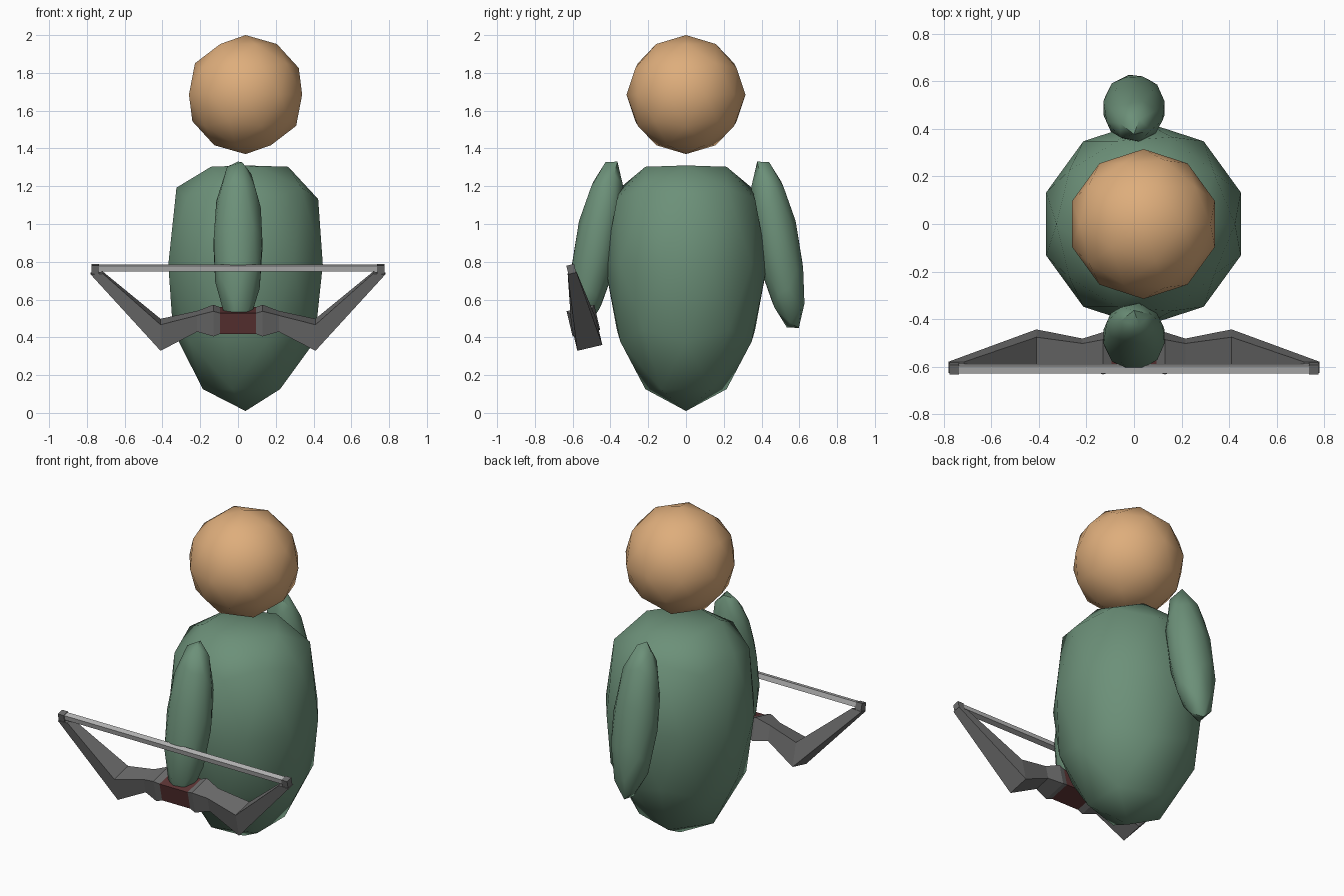
import bpy, bmesh, math
from mathutils import Matrix, Vector

if "Cube" in bpy.data.objects:
    bpy.data.objects.remove(bpy.data.objects["Cube"])


def material(name, rgb):
    m = bpy.data.materials.new(name)
    m.diffuse_color = (*rgb, 1)
    m.use_nodes = True
    m.node_tree.nodes["Principled BSDF"].inputs["Base Color"].default_value = m.diffuse_color
    return m


GREEN = material("cloth green", (0.15, 0.28, 0.19))
SKIN = material("skin tan", (0.73, 0.42, 0.20))
GREY = material("limb grey", (0.15, 0.15, 0.15))
BROWN = material("grip brown", (0.11, 0.035, 0.035))
SILVER = material("string silver", (0.48, 0.48, 0.48))


def finish(bm, name, mats, smooth=False):
    bmesh.ops.recalc_face_normals(bm, faces=bm.faces)
    me = bpy.data.meshes.new(name)
    bm.to_mesh(me)
    bm.free()
    ob = bpy.data.objects.new(name, me)
    bpy.context.collection.objects.link(ob)
    for m in mats:
        me.materials.append(m)
    if smooth:
        bpy.ops.object.select_all(action='DESELECT')
        ob.select_set(True)
        bpy.context.view_layer.objects.active = ob
        bpy.ops.object.shade_smooth_by_angle(angle=math.radians(40))
    return ob


def ball(name, mat, shape):
    """Faceted sphere of radius 1, each point moved by the shape function."""
    bm = bmesh.new()
    bmesh.ops.create_icosphere(bm, subdivisions=2, radius=1)
    for v in bm.verts:
        v.co = shape(v.co.copy())
    return finish(bm, name, [mat], True)


# Head
ball("head", SKIN, lambda p: Vector((0.04, 0, 1.685)) + p * 0.315)


# Body: tall egg with a flattened top
def body_shape(p):
    z = 0.785 + 0.775 * p.z
    if p.z > 0.8:
        z = 1.31 if p.z > 0.95 else 1.303
    return Vector((0.04 + 0.43 * p.x, 0.43 * p.y, z))


ball("body", GREEN, body_shape)

# Arms: long leaning ellipsoids on both sides
TURN = Matrix.Rotation(math.radians(16), 3, 'X')


def arm_shape(side, offset):
    def shape(p):
        q = TURN @ p
        y = offset + 0.12 * q.y - 0.08 * q.z
        return Vector((0.135 * q.x, side * y, 0.89 + 0.458 * q.z))
    return shape


ball("back_arm", GREEN, arm_shape(1, 0.487))
ball("front_arm", GREEN, arm_shape(-1, 0.473))

# Bow: tilted frame, u runs up the bow and w towards the back
UP = Vector((0, -0.23, 0.973))
BACK = Vector((0, 0.973, 0.23))
ORIGIN = Vector((0, -0.605, 0.75))


def bow_point(x, u, w):
    return ORIGIN + Vector((x, 0, 0)) + UP * u + BACK * w


def loft(name, sections, mats, middle=None):
    """Join cross-sections (x low, x high, u low, u high, half depth)."""
    bm = bmesh.new()
    rings = []
    for xl, xh, ul, uh, w in sections:
        corners = [(xl, ul, -w), (xl, ul, w), (xh, uh, w), (xh, uh, -w)]
        rings.append([bm.verts.new(bow_point(*c)) for c in corners])
    for a, b in zip(rings, rings[1:]):
        for i in range(4):
            j = (i + 1) % 4
            f = bm.faces.new((a[i], a[j], b[j], b[i]))
            if middle and abs(f.calc_center_median().x) < middle:
                f.material_index = 1
    bm.faces.new(rings[0])
    bm.faces.new(rings[-1])
    return finish(bm, name, mats)


# Bow limbs with a brown grip in the middle
half = [
    (0.095, 0.095, -0.325, -0.212, 0.068),
    (0.13, 0.13, -0.337, -0.200, 0.075),
    (0.216, 0.216, -0.317, -0.228, 0.052),
    (0.41, 0.41, -0.417, -0.275, 0.068),
    (0.78, 0.715, -0.012, -0.008, 0.024),
]
left = [(-a, -b, c, d, e) for a, b, c, d, e in reversed(half)]
loft("bow", left + half, [GREY, BROWN], middle=0.05)

# String and its end blocks
loft("bow_string", [(s * 0.75, s * 0.75, 0.002, 0.032, 0.017) for s in (-1, 1)], [SILVER])
for side, label in ((-1, "left"), (1, "right")):
    loft(label + "_string_block",
         [(side * x, side * x, -0.012, 0.035, 0.021) for x in (0.735, 0.775)], [GREY])
